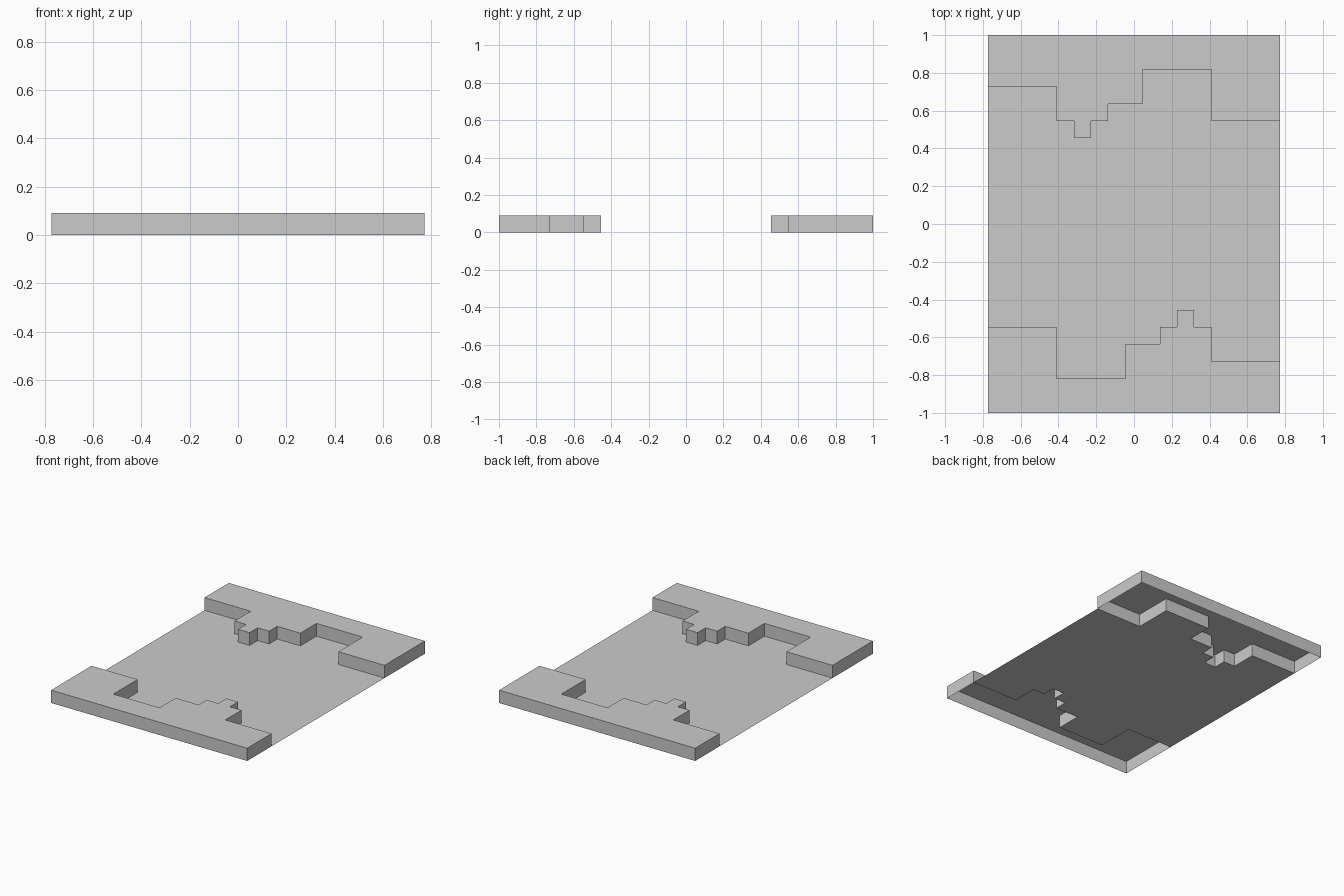
import bpy

if "Cube" in bpy.data.objects:
    bpy.data.objects.remove(bpy.data.objects["Cube"])

U = 1 / 11            # tile unit: the model is 17 x 22 x 1 tiles
HALF_X, HALF_Y, HEIGHT = 8.5, 11, 1

# Stepped front edge of the back ledge: (y level, x where that level ends)
STEPS = [(8, -4.5), (6, -3.5), (5, -2.5), (6, -1.5), (7, 0.5), (9, 4.5), (6, HALF_X)]


def make_object(name, verts, faces):
    mesh = bpy.data.meshes.new(name)
    mesh.from_pydata([(x * U, y * U, z * U) for x, y, z in verts], [], faces)
    mesh.update()
    obj = bpy.data.objects.new(name, mesh)
    bpy.context.collection.objects.link(obj)
    return obj


def rotated(points):
    """Half turn about z."""
    return [(-x, -y) for x, y in points]


def ledge(name, outline):
    """Raised slab with a top and walls, open underneath."""
    n = len(outline)
    verts = [(x, y, z) for z in (0, HEIGHT) for x, y in outline]
    walls = [(i, (i + 1) % n, (i + 1) % n + n, i + n) for i in range(n)]
    return make_object(name, verts, walls + [tuple(range(n, 2 * n))])


# Stepped edge, left to right
edge = []
x = -HALF_X
for y, x_end in STEPS:
    edge += [(x, y), (x_end, y)]
    x = x_end

# Raised ledges at both ends, one a half turn of the other
outline = edge + [(HALF_X, HALF_Y), (-HALF_X, HALF_Y)]
ledge("back_ledge", outline)
ledge("front_ledge", rotated(outline))

# Flat floor between the two stepped edges
border = edge[::-1] + rotated(edge[::-1])
make_object("floor", [(x, y, 0) for x, y in border], [tuple(range(len(border)))])
